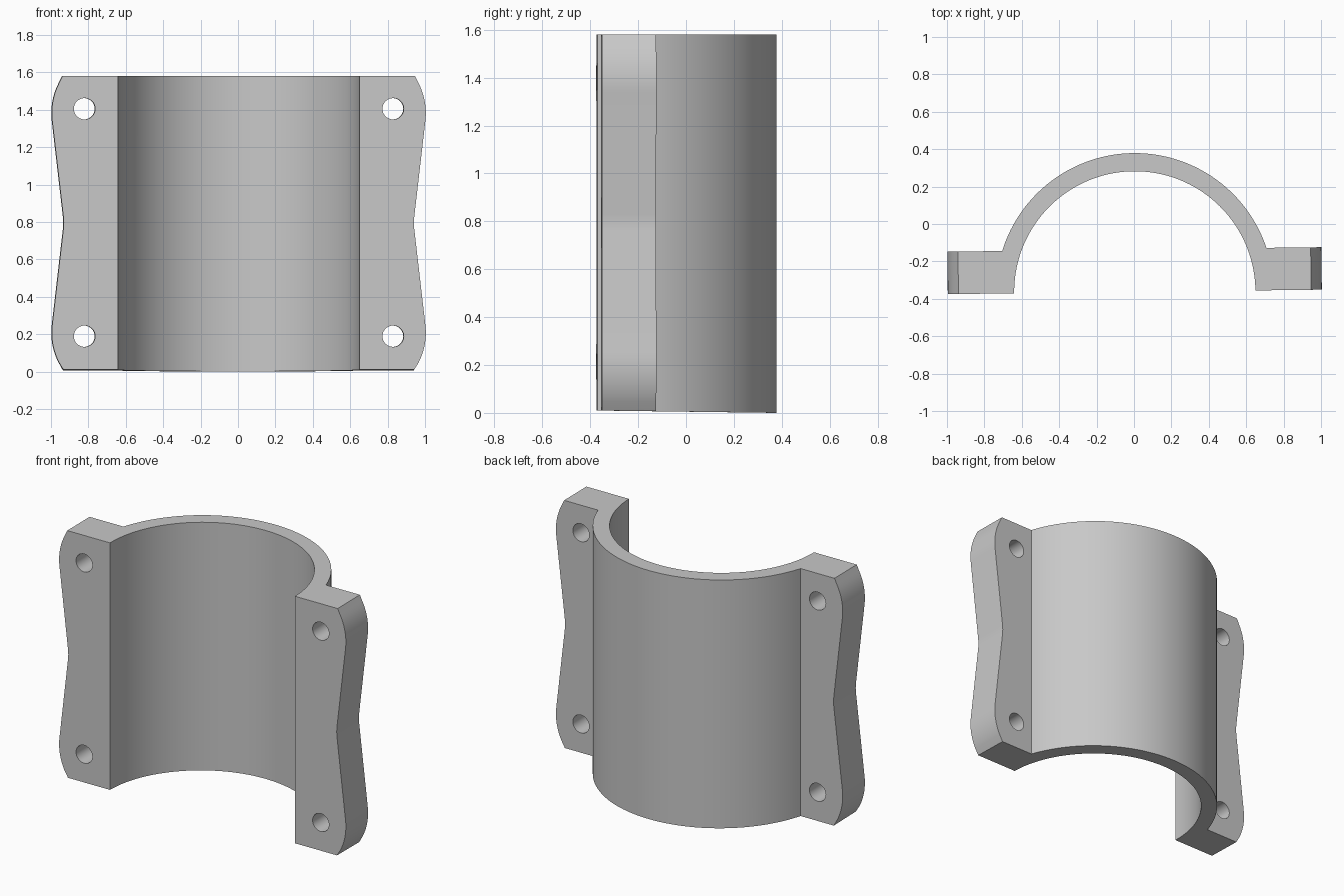
import bpy, bmesh, math
from mathutils import Matrix, Vector

HEIGHT = 1.58
MID = 0.797            # height of the waist of the flanges
AXIS_Y = -0.363        # bore axis, flush with the front faces
R_IN, R_OUT = 0.645, 0.742
FLANGE_BACK = -0.136
TURN = 0.012           # slight turn about the vertical

cube = bpy.data.objects.get("Cube")
if cube:
    bpy.data.objects.remove(cube)

grey = bpy.data.materials.new("plain grey")
grey.use_nodes = True
COLOUR = (0.58, 0.58, 0.58, 1)
grey.diffuse_color = COLOUR
grey.node_tree.nodes["Principled BSDF"].inputs["Base Color"].default_value = COLOUR


def prism(name, points, direction):
    """Extrude a closed outline along a direction into a solid."""
    bm = bmesh.new()
    face = bm.faces.new([bm.verts.new(p) for p in points])
    new = bmesh.ops.extrude_face_region(bm, geom=[face])["geom"]
    bmesh.ops.translate(bm, vec=Vector(direction),
                        verts=[v for v in new if isinstance(v, bmesh.types.BMVert)])
    bmesh.ops.recalc_face_normals(bm, faces=bm.faces)
    mesh = bpy.data.meshes.new(name)
    bm.to_mesh(mesh)
    bm.free()
    obj = bpy.data.objects.new(name, mesh)
    bpy.context.collection.objects.link(obj)
    return obj


def arc(cx, cy, r, start, end, steps):
    angles = [math.radians(start + (end - start) * i / steps) for i in range(steps + 1)]
    return [(cx + r * math.cos(a), cy + r * math.sin(a)) for a in angles]


def boolean(obj, cutter, operation):
    cutter.hide_render = True
    mod = obj.modifiers.new(cutter.name, "BOOLEAN")
    mod.operation, mod.object, mod.solver = operation, cutter, "EXACT"


# Half-pipe with a flange on each side, as one section extruded upward
meet = math.degrees(math.asin((FLANGE_BACK - AXIS_Y) / R_OUT))
section = arc(0, AXIS_Y, R_IN, 180, 0, 72)
section += [(1.1, AXIS_Y), (1.1, FLANGE_BACK)]
section += arc(0, AXIS_Y, R_OUT, meet, 180 - meet, 64)
section += [(-1.1, FLANGE_BACK), (-1.1, AXIS_Y)]
clamp = prism("half_pipe_clamp", [(x, y, 0) for x, y in section], (0, 0, HEIGHT))

# Waisted side outline with rounded shoulders, mirrored up and across
quarter = [(0.937, 0.0)] + arc(0.65, 0.21, 0.35, -27, 7, 10)
quarter += [(0.938, 0.765), (0.936, MID)]
right = quarter + [(x, 2 * MID - z) for x, z in reversed(quarter[:-1])]
outline = [(x, z - 0.002) for x, z in right]
outline += [(-x, z) for x, z in reversed(outline)]
side_shape = prism("side_outline", [(x, -1, z) for x, z in outline], (0, 2, 0))
boolean(clamp, side_shape, "INTERSECT")

# Four bolt holes
cutters = [side_shape]
for x in (-0.825, 0.825):
    for z in (MID - 0.608, MID + 0.608):
        ring = arc(x, z, 0.057, 0, 348.75, 31)
        hole = prism("bolt_hole", [(a, -1, b) for a, b in ring], (0, 2, 0))
        boolean(clamp, hole, "DIFFERENCE")
        cutters.append(hole)

# Bake the cuts and remove the cutters
bpy.context.view_layer.update()
graph = bpy.context.evaluated_depsgraph_get()
baked = bpy.data.meshes.new_from_object(clamp.evaluated_get(graph))
clamp.modifiers.clear()
clamp.data = baked
for cutter in cutters:
    bpy.data.objects.remove(cutter)

# Bottom rises slightly towards the front; then turn the whole part
for v in baked.vertices:
    if v.co.z < 0.005:
        v.co.z = 0.01 * (0.38 - v.co.y) / 0.75
baked.transform(Matrix.Rotation(TURN, 4, "Z"))
baked.materials.clear()
baked.materials.append(grey)

bpy.ops.object.select_all(action="DESELECT")
clamp.select_set(True)
bpy.context.view_layer.objects.active = clamp
bpy.ops.object.shade_smooth_by_angle(angle=math.radians(20))
